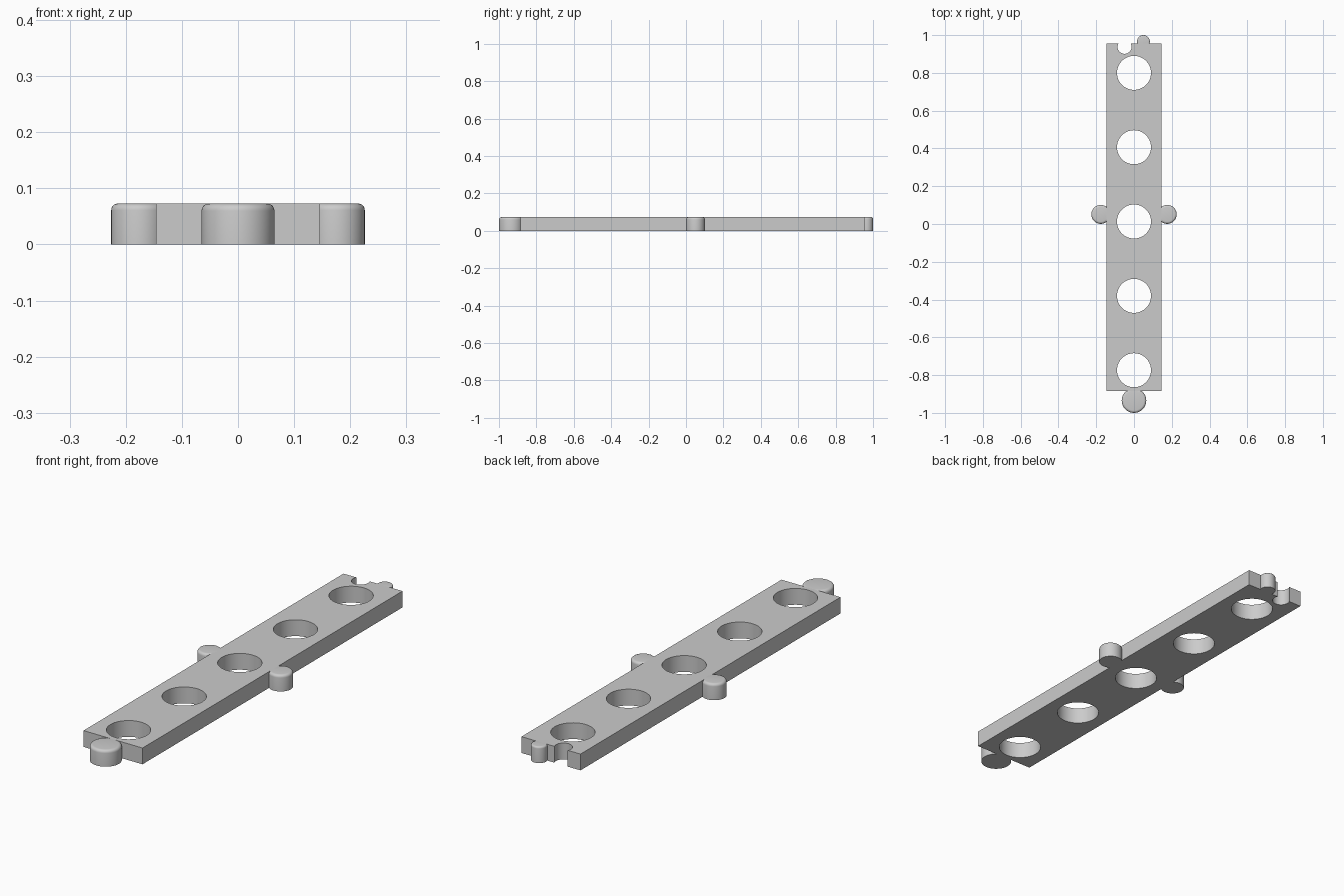
import bpy, bmesh, math
from mathutils import Matrix

default = bpy.data.objects.get("Cube")
if default:
    bpy.data.objects.remove(default, do_unlink=True)

HEIGHT = 0.073
HALF_WIDTH = 0.146
FRONT, BACK = -0.884, 0.955

grey = bpy.data.materials.new("plain grey")
grey.use_nodes = True
colour = (0.6, 0.6, 0.6, 1)
grey.diffuse_color = colour
grey.node_tree.nodes["Principled BSDF"].inputs["Base Color"].default_value = colour


def make_object(name, bm):
    mesh = bpy.data.meshes.new(name)
    bmesh.ops.recalc_face_normals(bm, faces=bm.faces)
    bm.to_mesh(mesh)
    bm.free()
    mesh.materials.append(grey)
    obj = bpy.data.objects.new(name, mesh)
    bpy.context.collection.objects.link(obj)
    return obj


def add_cylinder(bm, x, y, radius, bottom, top):
    place = Matrix.Translation((x, y, (bottom + top) / 2))
    return bmesh.ops.create_cone(bm, cap_ends=True, segments=64, radius1=radius,
                                 radius2=radius, depth=top - bottom, matrix=place)


def shade(obj):
    bpy.ops.object.select_all(action="DESELECT")
    obj.select_set(True)
    bpy.context.view_layer.objects.active = obj
    bpy.ops.object.shade_smooth_by_angle(angle=math.radians(35))


def knob(name, x, y, radius, rounding):
    """Upright peg with a rounded top rim."""
    bm = bmesh.new()
    add_cylinder(bm, x, y, radius, 0, HEIGHT)
    rim = [e for e in bm.edges if all(v.co.z > HEIGHT * 0.9 for v in e.verts)]
    bmesh.ops.bevel(bm, geom=rim, offset=rounding, segments=5, profile=0.5,
                    affect="EDGES")
    shade(make_object(name, bm))


# Flat bar
bm = bmesh.new()
size = Matrix.Diagonal((2 * HALF_WIDTH, BACK - FRONT, HEIGHT, 1))
place = Matrix.Translation((0, (BACK + FRONT) / 2, HEIGHT / 2))
bmesh.ops.create_cube(bm, size=1, matrix=place @ size)
bar = make_object("bar", bm)

# Row of five round holes and the socket notch in the back edge
bm = bmesh.new()
for i in range(5):
    add_cylinder(bm, 0, -0.774 + i * 0.3935, 0.09, -0.1, 0.2)
add_cylinder(bm, -0.05, 0.938, 0.037, -0.1, 0.2)
cutter = make_object("hole_cutter", bm)
cutter.hide_render = True

cut = bar.modifiers.new("holes", "BOOLEAN")
cut.operation = "DIFFERENCE"
cut.solver = "EXACT"
cut.object = cutter
bpy.context.view_layer.objects.active = bar
bpy.ops.object.modifier_apply(modifier=cut.name)
bpy.data.objects.remove(cutter, do_unlink=True)
shade(bar)

# Connecting knobs
knob("front_knob", 0, -0.935, 0.065, 0.013)
knob("back_tab", 0.05, 0.966, 0.034, 0.008)
for side, name in ((1, "left_knob"), (-1, "right_knob")):
    knob(name, side * 0.176, 0.051, 0.05, 0.012)
